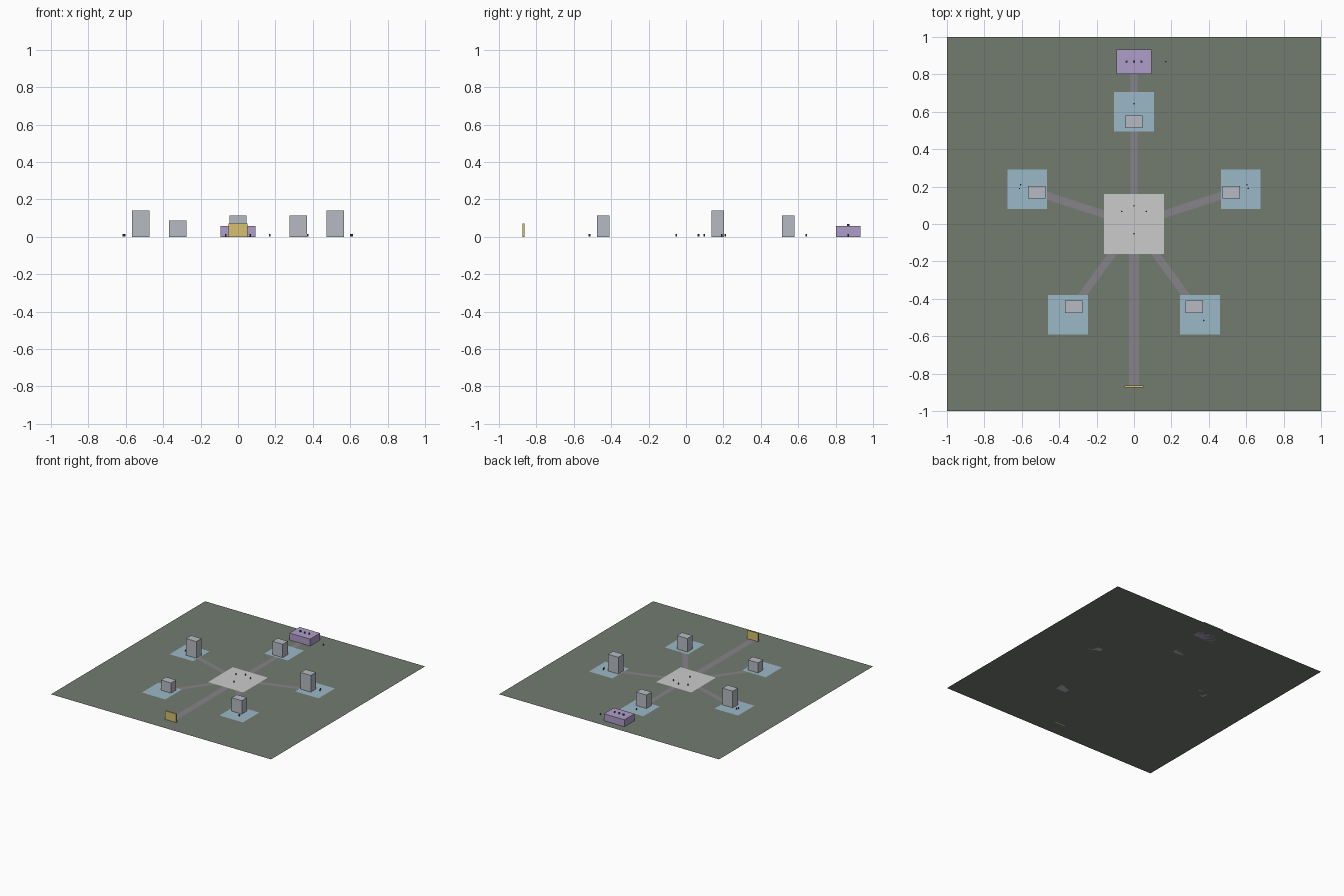
import bpy, math

if "Cube" in bpy.data.objects:
    bpy.data.objects.remove(bpy.data.objects["Cube"])


def mat(name, col):
    m = bpy.data.materials.new(name)
    m.diffuse_color = (*col, 1)
    m.use_nodes = True
    m.node_tree.nodes["Principled BSDF"].inputs["Base Color"].default_value = m.diffuse_color
    return m


GROUND = mat("ground_green", (0.17, 0.20, 0.16))
PATH = mat("path_grey", (0.24, 0.23, 0.25))
PLAZA = mat("plaza_light", (0.60, 0.60, 0.63))
PAD = mat("pad_blue", (0.33, 0.48, 0.57))
TOWER = mat("tower_grey", (0.47, 0.50, 0.54))
PURPLE = mat("stage_purple", (0.42, 0.34, 0.58))
YELLOW = mat("sign_yellow", (0.68, 0.53, 0.16))
DARK = mat("figure_dark", (0.08, 0.12, 0.15))


def finish(name, m):
    o = bpy.context.object
    o.name = name
    o.data.materials.append(m)
    return o


def sheet(name, x, y, z, w, d, m, rot=0):
    bpy.ops.mesh.primitive_plane_add(size=1, location=(x, y, z), rotation=(0, 0, rot))
    bpy.context.object.scale = (w, d, 1)
    return finish(name, m)


def box(name, x, y, z0, z1, w, d, m):
    bpy.ops.mesh.primitive_cube_add(size=1, location=(x, y, (z0 + z1) / 2))
    bpy.context.object.scale = (w, d, z1 - z0)
    return finish(name, m)


def peg(name, x, y, z0, z1, r):
    bpy.ops.mesh.primitive_cylinder_add(vertices=8, radius=r, depth=z1 - z0,
                                        location=(x, y, (z0 + z1) / 2))
    return finish(name, DARK)


# Ground, central plaza and the long paths
sheet("ground", 0, 0, 0, 2, 2, GROUND)
sheet("plaza", 0, 0, 0.004, 0.32, 0.32, PLAZA)
sheet("entrance_path", 0, -0.433, 0.0015, 0.053, 0.867, PATH)
sheet("rear_path", 0, 0.433, 0.0012, 0.04, 0.867, PATH)

# Five stations around the plaza: pad, tower and spoke path
heights = [0.113, 0.14, 0.086, 0.113, 0.14]
for i, h in enumerate(heights):
    a = math.radians(90 + 72 * i)
    c, s = math.cos(a), math.sin(a)
    sheet(f"pad_{i}", 0.6 * c, 0.6 * s, 0.003, 0.213, 0.213, PAD)
    box(f"tower_{i}", 0.547 * c, 0.547 * s, 0, h, 0.093, 0.067, TOWER)
    if i:
        sheet(f"spoke_path_{i}", 0.3 * c, 0.3 * s, 0.0015, 0.6, 0.04, PATH, a)

# Entrance sign and rear stage with knobs
box("entrance_sign", 0, -0.868, 0, 0.07, 0.1, 0.011, YELLOW)
box("stage", 0, 0.868, 0, 0.057, 0.187, 0.13, PURPLE)
for i, x in enumerate((-0.04, 0, 0.04)):
    peg(f"stage_knob_{i}", x, 0.868, 0.056, 0.068, 0.0065)

# Small standing figures
spots = [(-0.065, 0.067), (0.065, 0.067), (0, 0.097), (0, -0.052), (0, 0.643),
         (0.604, 0.209), (0.611, 0.19), (-0.606, 0.21), (-0.612, 0.19),
         (0.373, -0.516), (0.17, 0.868)]
for i, (x, y) in enumerate(spots):
    peg(f"figure_{i}", x, y, 0.003, 0.016, 0.0042)
